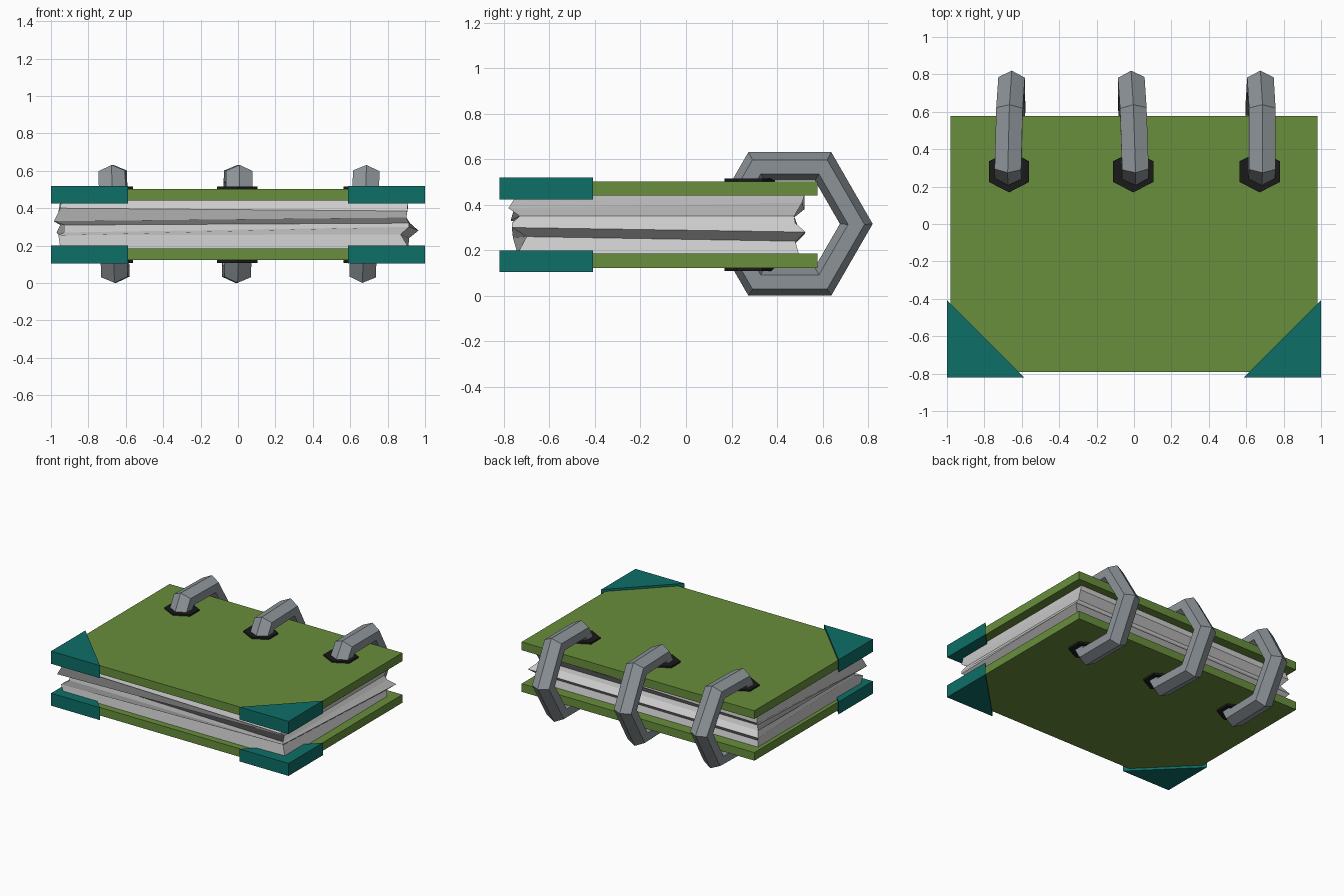
import bpy, bmesh, math
from mathutils import Vector, Matrix

if "Cube" in bpy.data.objects:
    bpy.data.objects.remove(bpy.data.objects["Cube"])


def material(name, rgb):
    m = bpy.data.materials.new(name)
    m.diffuse_color = (*rgb, 1)
    m.use_nodes = True
    m.node_tree.nodes["Principled BSDF"].inputs["Base Color"].default_value = m.diffuse_color
    return m


GREEN = material("cover_green", (0.138, 0.27, 0.045))
TEAL = material("corner_teal", (0.004, 0.156, 0.136))
BLACK = material("eyelet_black", (0.01, 0.01, 0.01))
STEEL = material("ring_grey", (0.27, 0.30, 0.32))


def loft(name, rows, mat=None):
    """Skin a stack of equal-length point loops and cap both ends."""
    bm = bmesh.new()
    loops = [[bm.verts.new(p) for p in row] for row in rows]
    n = len(loops[0])
    for a, b in zip(loops, loops[1:]):
        for i in range(n):
            j = (i + 1) % n
            bm.faces.new((a[i], a[j], b[j], b[i]))
    bm.faces.new(loops[0])
    bm.faces.new(loops[-1])
    bmesh.ops.recalc_face_normals(bm, faces=bm.faces)
    me = bpy.data.meshes.new(name)
    bm.to_mesh(me)
    bm.free()
    if mat:
        me.materials.append(mat)
    ob = bpy.data.objects.new(name, me)
    bpy.context.collection.objects.link(ob)
    return ob


def prism(name, outline, z0, z1, mat):
    return loft(name, [[(x, y, z) for x, y in outline] for z in (z0, z1)], mat)


# Covers, corner guards and eyelets, top and bottom
ring_x = (-0.668, -0.004, 0.672)
for side, cover_z, guard_z, eyelet_z in (
        ("top", (0.44, 0.503), (0.424, 0.52), (0.495, 0.515)),
        ("bottom", (0.123, 0.185), (0.105, 0.2), (0.108, 0.13))):
    prism(side + "_cover", [(-0.98, -0.79), (0.98, -0.79), (0.98, 0.577), (-0.98, 0.577)],
          *cover_z, GREEN)
    for hand, s in (("left", -1), ("right", 1)):
        prism(f"{side}_{hand}_corner_guard",
              [(s, -0.82), (s, -0.408), (s * 0.588, -0.82)], *guard_z, TEAL)
    for k, x in enumerate(ring_x):
        hexagon = [(x + 0.124 * math.sin(i * math.pi / 3),
                    0.28 + 0.111 * math.cos(i * math.pi / 3)) for i in range(6)]
        prism(f"{side}_eyelet_{k + 1}", hexagon, *eyelet_z, BLACK)

# Crumpled page block: one ragged profile per upright corner
front_left = [(-.945, -.745, .44), (-.95, -.75, .40), (-.985, -.77, .33), (-.93, -.69, .31),
              (-.93, -.70, .27), (-.96, -.76, .255), (-.95, -.74, .185)]
front_right = [(.91, -.745, .44), (.905, -.78, .385), (.90, -.73, .35), (.915, -.765, .32),
               (.915, -.765, .30), (.87, -.70, .26), (.915, -.74, .185)]
back_right = [(.91, .52, .44), (.91, .51, .41), (.90, .475, .35), (.92, .48, .32),
              (.965, .525, .28), (.915, .48, .24), (.91, .495, .185)]
back_left = [(-.95, .50, .44), (-.96, .52, .38), (-.93, .47, .34), (-.95, .49, .31),
             (-.97, .52, .27), (-.94, .48, .23), (-.95, .49, .185)]
loft("pages", list(zip(front_left, front_right, back_right, back_left)))

# Binding rings: six-sided hoops with a six-sided section, each slightly askew
for k, (x, turn, tilt) in enumerate(zip((-0.663, -0.003, 0.676),
                                        (-1.5, 2.0, 0.0), (-1.4, 1.0, 2.0))):
    bm = bmesh.new()
    grid = []
    for i in range(6):
        a = i * math.pi / 3
        row = []
        for j in range(6):
            b = j * math.pi / 3
            r = 0.292 + 0.072 * math.cos(b)
            row.append(bm.verts.new((0.082 * math.sin(b), r * math.cos(a), r * math.sin(a))))
        grid.append(row)
    for i in range(6):
        for j in range(6):
            i2, j2 = (i + 1) % 6, (j + 1) % 6
            bm.faces.new((grid[i][j], grid[i2][j], grid[i2][j2], grid[i][j2]))
    bmesh.ops.recalc_face_normals(bm, faces=bm.faces)
    bm.transform(Matrix.Translation(Vector((x, 0.456, 0.316)))
                 @ Matrix.Rotation(math.radians(turn), 4, "Z")
                 @ Matrix.Rotation(math.radians(tilt), 4, "Y"))
    me = bpy.data.meshes.new(f"binding_ring_{k + 1}")
    bm.to_mesh(me)
    bm.free()
    me.materials.append(STEEL)
    bpy.context.collection.objects.link(bpy.data.objects.new(me.name, me))
